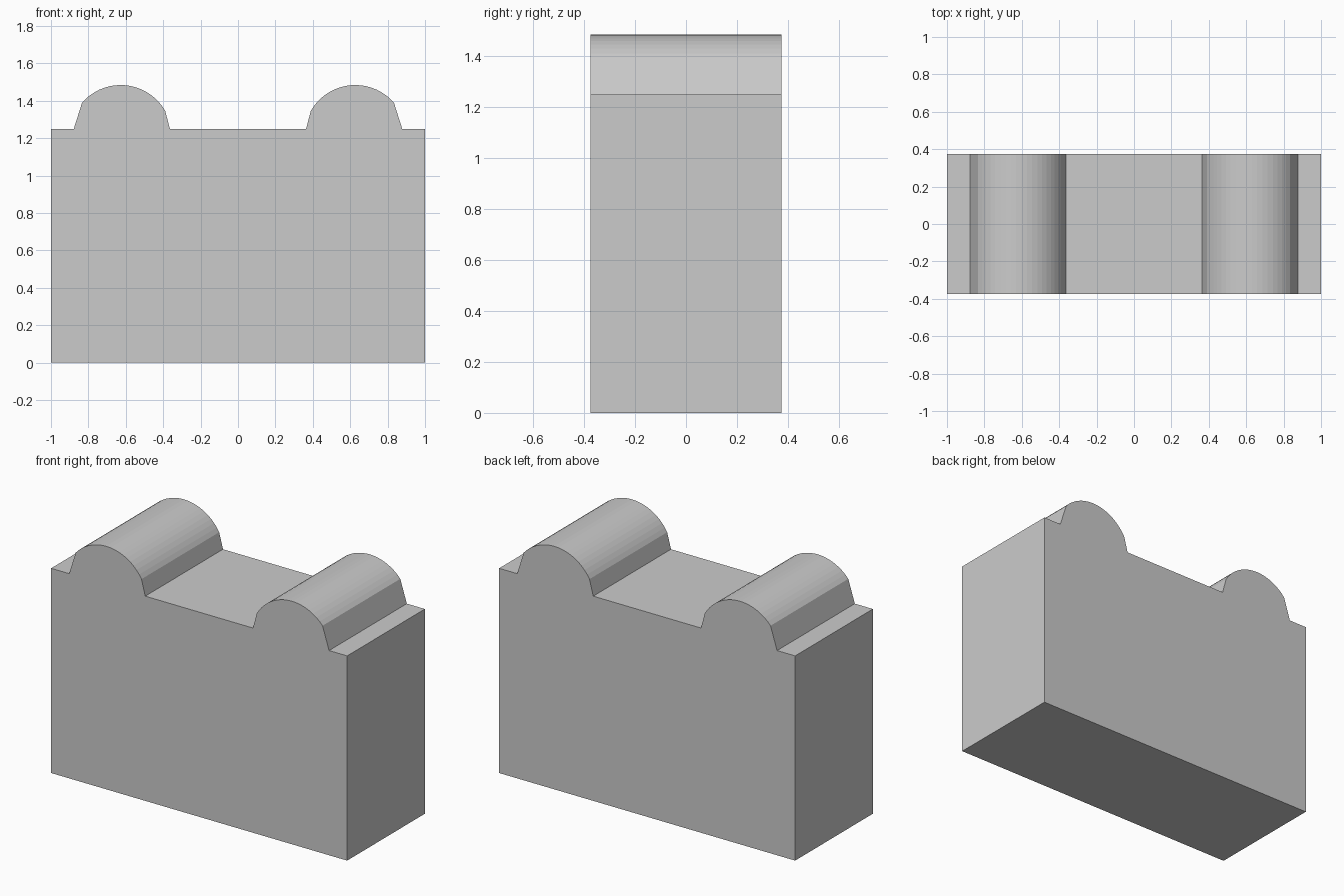
import bpy, bmesh
from math import cos, sin, radians

if "Cube" in bpy.data.objects:
    bpy.data.objects.remove(bpy.data.objects["Cube"])

HALF_DEPTH = 0.375
LEDGE = 1.25

# Right half of the outline: inner foot, rounded ridge, outer foot, ledge, base
ARC_STEPS = 18
half = [(0.364, LEDGE)]
for i in range(ARC_STEPS + 1):
    a = radians(150 - (150 - 41) * i / ARC_STEPS)
    half.append((0.627 + 0.274 * cos(a), 1.21 + 0.274 * sin(a)))
half += [(0.878, LEDGE), (1.0, LEDGE), (1.0, 0.0)]

# Mirror to a full outline
outline = half + [(-x, z) for x, z in reversed(half)]

# Extrude the outline front to back into one solid block
bm = bmesh.new()
face = bm.faces.new([bm.verts.new((x, -HALF_DEPTH, z)) for x, z in outline])
result = bmesh.ops.extrude_face_region(bm, geom=[face])
moved = [g for g in result["geom"] if isinstance(g, bmesh.types.BMVert)]
bmesh.ops.translate(bm, verts=moved, vec=(0, 2 * HALF_DEPTH, 0))
bmesh.ops.recalc_face_normals(bm, faces=bm.faces[:])

mesh = bpy.data.meshes.new("ridged_block")
bm.to_mesh(mesh)
bm.free()
block = bpy.data.objects.new("ridged_block", mesh)
bpy.context.collection.objects.link(block)
